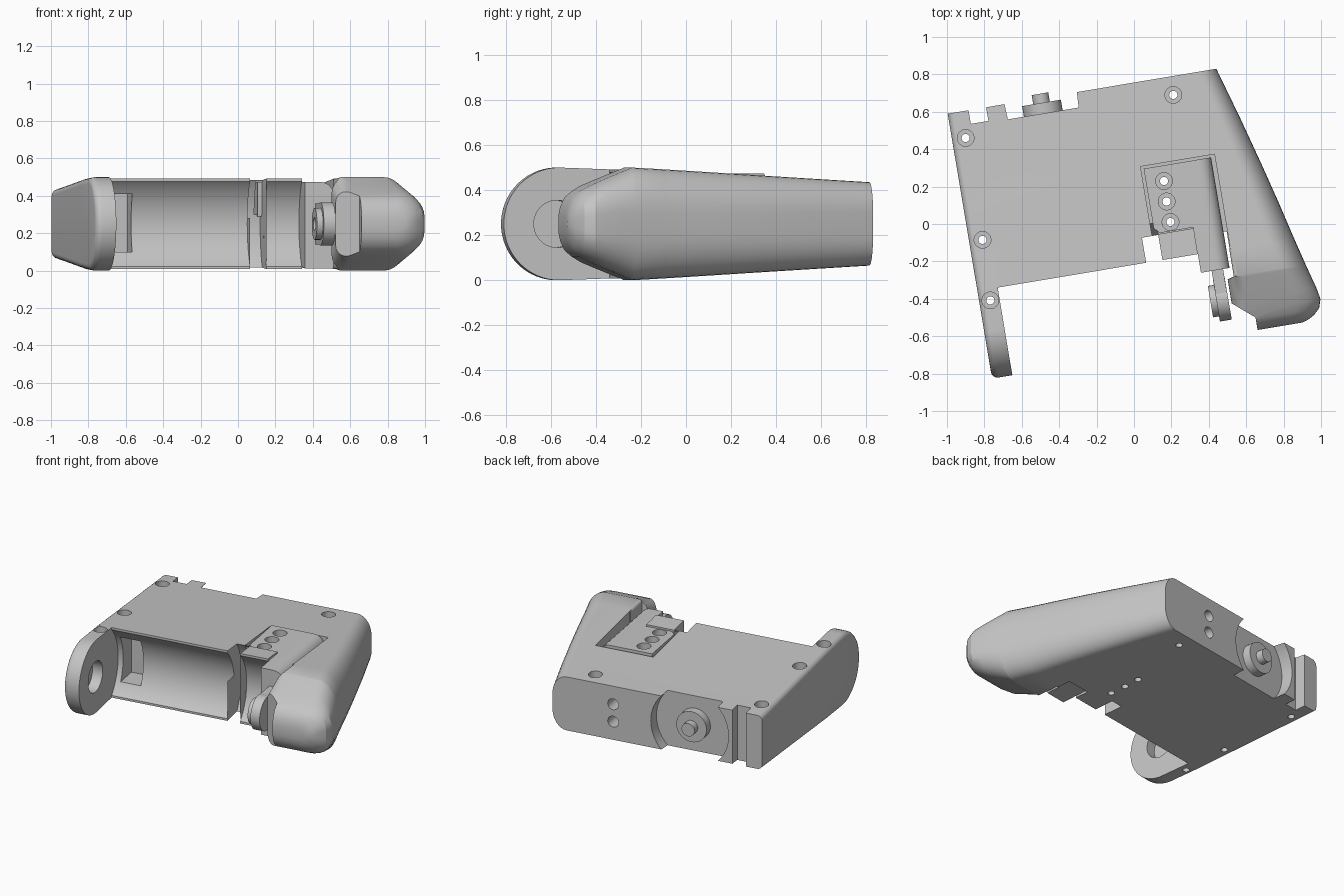
import bpy, bmesh, math
from mathutils import Matrix, Vector

if "Cube" in bpy.data.objects:
    bpy.data.objects.remove(bpy.data.objects["Cube"])

grey = bpy.data.materials.new("plain grey")
grey.use_nodes = True
TONE = (0.56, 0.56, 0.56, 1)
grey.diffuse_color = TONE
grey.node_tree.nodes["Principled BSDF"].inputs["Base Color"].default_value = TONE

MID = 0.25      # height of the middle plane
FRONT = -0.215  # front edge of the main case
LEFT = -0.885   # flat outer side
HINGE = -0.44   # hinge axis
across, along, up = (1, 0, 0), (0, 1, 0), (0, 0, 1)
parts = []


def finish(name, bm):
    bmesh.ops.recalc_face_normals(bm, faces=bm.faces[:])
    mesh = bpy.data.meshes.new(name)
    bm.to_mesh(mesh)
    bm.free()
    mesh.materials.append(grey)
    ob = bpy.data.objects.new(name, mesh)
    bpy.context.collection.objects.link(ob)
    parts.append(ob)
    return ob


def loft(name, rings):
    bm = bmesh.new()
    rows = [[bm.verts.new(p) for p in ring] for ring in rings]
    for a, b in zip(rows, rows[1:]):
        for i in range(len(a)):
            j = (i + 1) % len(a)
            bm.faces.new((a[i], a[j], b[j], b[i]))
    bm.faces.new(rows[0])
    bm.faces.new(rows[-1])
    return finish(name, bm)


def box(name, x, y, z):
    return loft(name, [[(x[0], y[0], h), (x[1], y[0], h), (x[1], y[1], h), (x[0], y[1], h)] for h in z])


def cylinder(name, axis, centre, r, length, segs=32):
    bm = bmesh.new()
    bmesh.ops.create_cone(bm, cap_ends=True, segments=segs, radius1=r, radius2=r, depth=length)
    turn = Vector(up).rotation_difference(Vector(axis)).to_matrix().to_4x4()
    bm.transform(Matrix.Translation(centre) @ turn)
    return finish(name, bm)


def bevel(ob, width, segs, rule):
    bm = bmesh.new()
    bm.from_mesh(ob.data)
    edges = [e for e in bm.edges if all(rule(v.co) for v in e.verts)]
    bmesh.ops.bevel(bm, geom=edges, offset=width, segments=segs, profile=0.5, affect='EDGES')
    bm.to_mesh(ob.data)
    bm.free()


def section(y, x0, r, x1, h, rx, rz, n=8):
    # small radius r on the inner side, elliptical rounding on the outer side
    r = min(r, h * 0.6)
    turns = [math.pi / 2 * i / n for i in range(n + 1)]
    right = [(x1 - rx + rx * math.sin(t), h - rz + rz * math.cos(t)) for t in turns]
    left = [(x0 + r - r * math.cos(t), h - r + r * math.sin(t)) for t in turns]
    top = left + right
    return [(x, y, MID + z) for x, z in top] + [(x, y, MID - z) for x, z in reversed(top)]


def cut(ob, cutters):
    for c in cutters:
        mod = ob.modifiers.new("cut", 'BOOLEAN')
        mod.operation, mod.solver, mod.object = 'DIFFERENCE', 'EXACT', c
    bpy.context.view_layer.update()
    result = bpy.data.meshes.new_from_object(ob.evaluated_get(bpy.context.evaluated_depsgraph_get()))
    ob.modifiers.clear()
    ob.data = result
    for c in cutters:
        parts.remove(c)
        bpy.data.objects.remove(c)


def screw_hole(x, y):
    return [cylinder("cutter", up, (x, y, 0.45), 0.045, 0.2, 20),
            cylinder("cutter", up, (x, y, MID), 0.022, 0.7, 16)]


# Main case, tapering towards the back
case_stations = [(0.746, 0.571, 0.185, 0.10, 0.13), (0.47, 0.652, 0.201, 0.11, 0.15),
                 (0.2, 0.726, 0.217, 0.12, 0.17), (-0.015, 0.782, 0.23, 0.13, 0.185),
                 (FRONT, 0.831, 0.242, 0.14, 0.195)]
case = loft("main_case", [section(y, LEFT, 0.035, *s) for y, *s in case_stations])

# Side pod with a chamfered, rounded nose and a slanted inner corner
pod_stations = [case_stations[-1] + (0.48, 0.02), (-0.364, 0.869, 0.25, 0.14, 0.2, 0.48, 0.02),
                (-0.375, 0.872, 0.246, 0.14, 0.2, 0.445, 0.08), (-0.5, 0.906, 0.196, 0.15, 0.15, 0.445, 0.08),
                (-0.56, 0.917, 0.17, 0.15, 0.13, 0.445, 0.07), (-0.607, 0.902, 0.146, 0.14, 0.115, 0.445, 0.05),
                (-0.64, 0.868, 0.118, 0.12, 0.1, 0.445, 0.04), (-0.66, 0.83, 0.075, 0.09, 0.07, 0.445, 0.03),
                (-0.668, 0.8, 0.035, 0.07, 0.03, 0.445, 0.02)]
pod = loft("side_pod", [section(y, x0, r, *s) for y, *s, x0, r in pod_stations])
corner = [(0.4, -0.47), (0.445, -0.505), (0.558, -0.6), (0.558, -0.75), (0.4, -0.75)]
cut(pod, [loft("cutter", [[(x, y, z) for x, y in corner] for z in (-0.1, 0.6)])])

# Cavities, notches and pocket in the case
cutters = [
    cylinder("cutter", across, (-0.3725, HINGE, MID), 0.32, 0.805, 96),
    cylinder("cutter", across, (0.214, HINGE, MID), 0.32, 0.192, 96),
    cylinder("cutter", across, (0.074, HINGE, MID), 0.43, 0.088, 96),
    box("cutter", (-0.74, -0.6), (-0.3, 0.0), (0.1, 0.41)),
    box("cutter", (0.31, 0.482), (-0.3, -0.12), (-0.1, 0.6)),
    box("cutter", (0.085, 0.486), (-0.075, 0.297), (0.3, 0.6)),
    box("cutter", (0.311, 0.486), (-0.2, -0.05), (0.3, 0.6)),
    box("cutter", (-0.564, -0.381), (0.663, 0.9), (-0.1, 0.6)),
    cylinder("cutter", along, (-0.381, 0.763, MID), 0.27, 0.2, 48),
    box("cutter", (-0.772, -0.677), (0.672, 0.9), (-0.1, 0.6)),
]
for dz in (-0.06, 0.06):
    cutters.append(cylinder("cutter", along, (0.15, 0.74, MID + dz), 0.038, 0.2, 20))
    cutters.append(cylinder("cutter", along, (-0.59, 0.74, MID + dz), 0.032, 0.15, 20))
for x, y in ((-0.812, 0.602), (-0.813, 0.05), (0.321, 0.646)):
    cutters += screw_hole(x, y)
plate_holes = [(0.196, 0.2), (0.192, 0.09), (0.194, -0.022)]
for x, y in plate_holes:
    cutters.append(cylinder("cutter", up, (x, y, 0.2), 0.022, 0.7, 16))
cut(case, cutters)

# Latch block with a rounded outer edge and a base that follows the case
block = box("latch_block", (0.31, 0.465), (-0.316, 0.283), (0.012, 0.474))
for v in block.data.vertices:
    if v.co.y > 0 and v.co.z < 0.1:
        v.co.z = 0.065
bevel(block, 0.07, 6, lambda c: c.x > 0.4 and c.z > 0.4)
plate = box("latch_plate", (0.1, 0.312), (-0.07, 0.283), (0.29, 0.474))
bevel(plate, 0.03, 1, lambda c: c.x < 0.2 and c.y < 0)
cut(plate, [c for x, y in plate_holes for c in screw_hole(x, y)])

# Round-ended hinge arm with a blind bearing hole
ends = [(HINGE - 0.25 * math.sin(t), MID + 0.25 * math.cos(t))
        for t in (math.pi * i / 40 for i in range(41))]
outline = [(FRONT, 0.492)] + ends + [(FRONT, 0.008)]
arm = loft("hinge_arm", [[(x, y, z) for y, z in outline] for x in (LEFT, -0.775)])
bm = bmesh.new()
bm.from_mesh(arm.data)
rim = [e for e in bm.edges if all(v.co.x < -0.8 for v in e.verts)
       and not all(v.co.y > FRONT - 0.01 for v in e.verts)]
bmesh.ops.bevel(bm, geom=rim, offset=0.035, segments=5, profile=0.5, affect='EDGES')
bm.to_mesh(arm.data)
bm.free()
cut(arm, [cylinder("cutter", across, (-0.775, -0.45, MID), 0.105, 0.14, 40)] + screw_hole(-0.825, -0.276))

# Hinge wheel carried in front of the latch block
box("wheel_bracket", (0.368, 0.43), (-0.475, -0.31), (0.14, 0.36))
cylinder("hinge_wheel", across, (0.399, -0.475, MID), 0.115, 0.064, 40)
hub = cylinder("wheel_hub", across, (0.352, -0.477, MID), 0.085, 0.035, 32)
cut(hub, [cylinder("cutter", across, (0.335, -0.477, MID), 0.035, 0.04, 20)])

# Stepped knob in the rear recess
cylinder("knob_base", along, (-0.381, 0.69, MID), 0.105, 0.06, 40)
cylinder("knob_tip", along, (-0.381, 0.735, MID), 0.045, 0.07, 24)

# Turn everything to its skewed stance and shade smooth with sharp edges kept
turn = Matrix.Rotation(math.radians(9.5), 4, 'Z')
bpy.ops.object.select_all(action='DESELECT')
for ob in parts:
    ob.data.transform(turn)
    ob.select_set(True)
bpy.context.view_layer.objects.active = parts[0]
bpy.ops.object.shade_smooth_by_angle(angle=math.radians(25))
